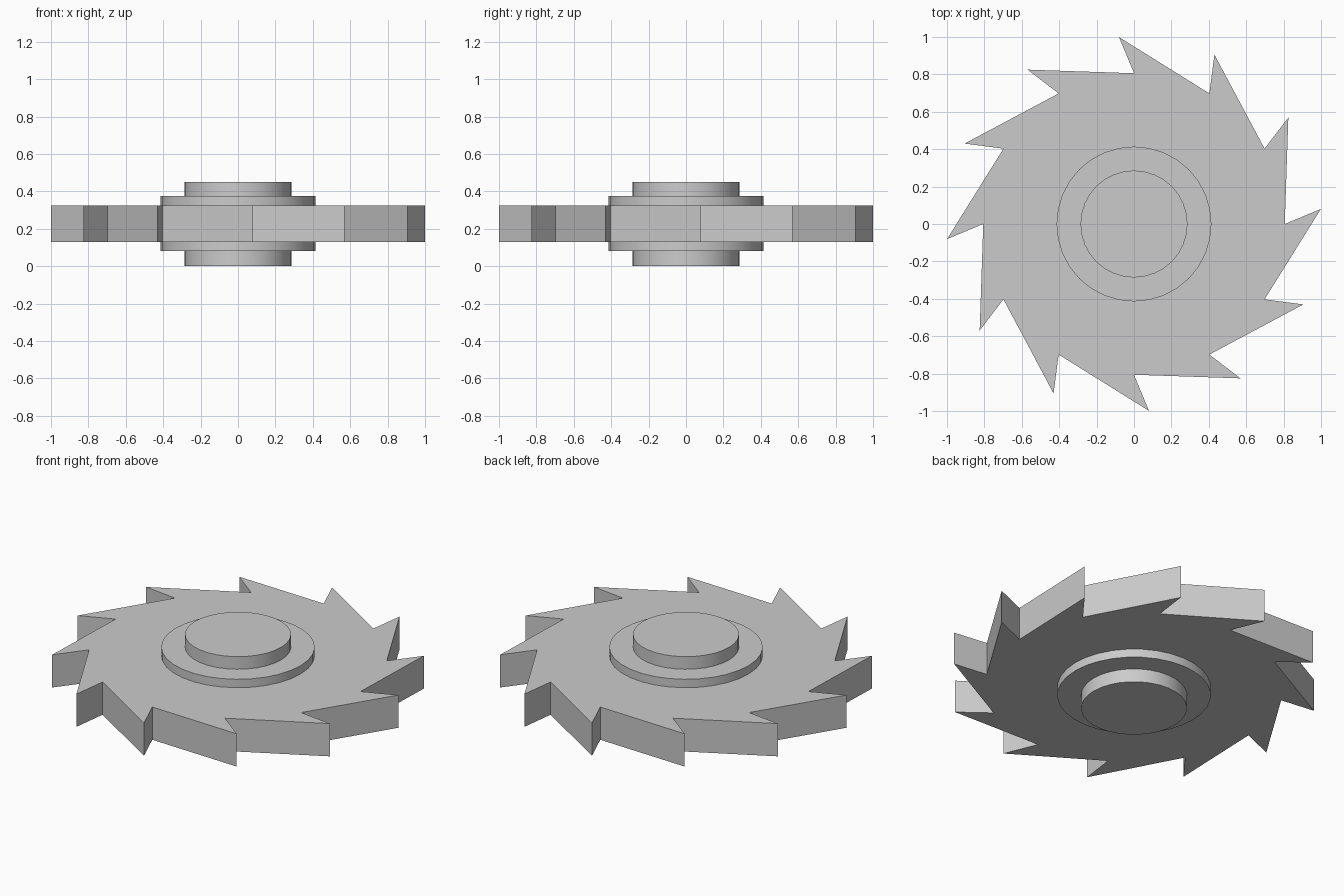
import bpy, bmesh
from math import radians, cos, sin

if "Cube" in bpy.data.objects:
    bpy.data.objects.remove(bpy.data.objects["Cube"])

def polar(r, deg):
    return (r * cos(radians(deg)), r * sin(radians(deg)))

def prism(name, points, z0, z1, smooth=False):
    """Extrude a closed counter-clockwise outline from z0 to z1."""
    mesh = bpy.data.meshes.new(name)
    bm = bmesh.new()
    base = bm.faces.new([bm.verts.new((x, y, z0)) for x, y in points])
    ext = bmesh.ops.extrude_face_region(bm, geom=[base], use_keep_orig=True)
    top = [v for v in ext["geom"] if isinstance(v, bmesh.types.BMVert)]
    bmesh.ops.translate(bm, verts=top, vec=(0, 0, z1 - z0))
    bmesh.ops.recalc_face_normals(bm, faces=bm.faces)
    bm.to_mesh(mesh)
    bm.free()
    obj = bpy.data.objects.new(name, mesh)
    bpy.context.collection.objects.link(obj)
    if smooth:
        bpy.ops.object.select_all(action='DESELECT')
        obj.select_set(True)
        bpy.context.view_layer.objects.active = obj
        bpy.ops.object.shade_smooth_by_angle(angle=radians(35))
    return obj

def circle(r, n=32):
    return [polar(r, 360 * i / n) for i in range(n)]

# toothed wheel: each hooked tip overhangs the root behind it
TEETH = 12
outline = []
for i in range(TEETH):
    a = 360 * i / TEETH
    outline += [polar(1.0025, a + 4.6), polar(0.806, a)]
prism("ratchet_wheel", outline, 0.13, 0.325)

# stepped collar and hub, projecting on both sides
prism("collar", circle(0.414), 0.08, 0.375, smooth=True)
prism("hub", circle(0.286), 0.0, 0.45, smooth=True)
